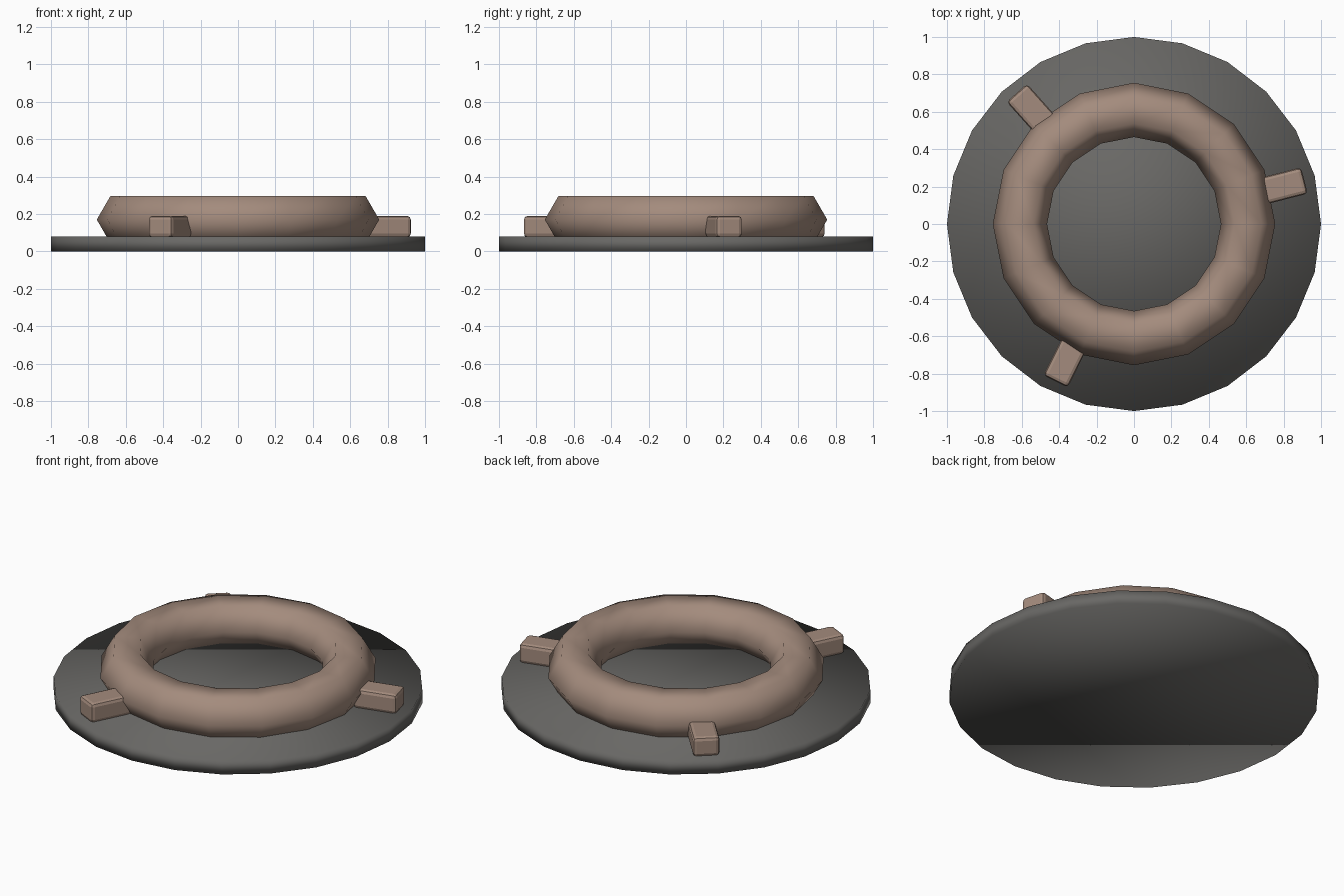
import bpy
from math import sin, cos

if "Cube" in bpy.data.objects:
    bpy.data.objects.remove(bpy.data.objects["Cube"])


def make_material(name, color):
    mat = bpy.data.materials.new(name)
    mat.diffuse_color = (*color, 1)
    mat.use_nodes = True
    mat.node_tree.nodes["Principled BSDF"].inputs["Base Color"].default_value = mat.diffuse_color
    return mat


dark = make_material("dark_grey", (0.14, 0.137, 0.13))
clay = make_material("clay_brown", (0.37, 0.26, 0.205))


def finish(name, mat, smooth):
    obj = bpy.context.object
    obj.name = name
    obj.data.materials.append(mat)
    if smooth:
        bpy.ops.object.shade_smooth()
    return obj


# Base disc: 24 sides, softly shaded over its edges
bpy.ops.mesh.primitive_cylinder_add(vertices=24, radius=1, depth=0.08,
                                    location=(0, 0, 0.04))
finish("base_disc", dark, True)

# Ring: hexagonal section, sunk slightly into the disc
bpy.ops.mesh.primitive_torus_add(major_segments=16, minor_segments=6,
                                 major_radius=0.61, minor_radius=0.145,
                                 location=(0, 0, 0.17))
finish("ring", clay, True)

# Three bevelled lugs pointing outward, unevenly spaced
R_IN, R_OUT, WIDTH, Z0, Z1 = 0.69, 0.94, 0.145, 0.075, 0.19
for i, angle in enumerate((0.25, 2.3, 4.25)):
    r = (R_IN + R_OUT) / 2
    bpy.ops.mesh.primitive_cube_add(
        size=1, location=(r * cos(angle), r * sin(angle), (Z0 + Z1) / 2),
        rotation=(0, 0, angle))
    lug = finish(f"lug_{i + 1}", clay, False)
    lug.scale = (R_OUT - R_IN, WIDTH, Z1 - Z0)
    bpy.ops.object.transform_apply(location=False, rotation=False, scale=True)
    bevel = lug.modifiers.new("bevel", 'BEVEL')
    bevel.width = 0.02
    bevel.segments = 2
